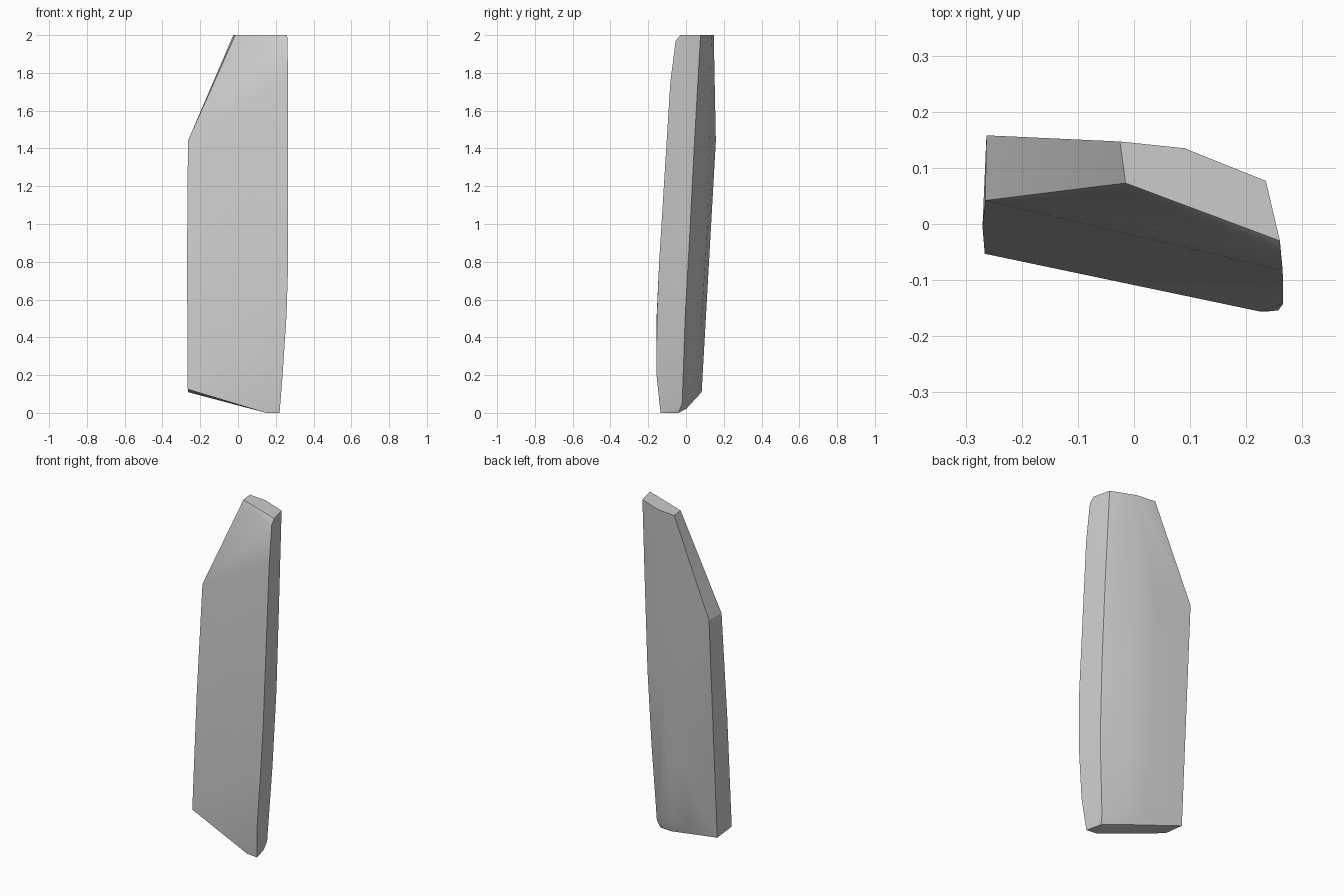
import bpy, bmesh, math

if "Cube" in bpy.data.objects:
    bpy.data.objects.remove(bpy.data.objects["Cube"])

# Side edges of the slab: front right, back right, and the two bulging back ridges
front_right = [(.26, -.03, 2), (.262, -.055, 1.97), (.265, -.083, 1.75), (.266, -.142, .8),
               (.257, -.154, .52), (.236, -.156, .2), (.22, -.135, 0)]
back_right = [(.235, .077, 2), (.24, .045, 1.44), (.241, .02, .95),
              (.232, -.005, .5), (.207, -.02, .05), (.197, -.04, 0)]
back_ridge = [(.09, .135, 2), (.09, .105, 1.44), (.09, .08, .95),
              (.09, .05, .45), (.08, .025, .1), (.1, 0, .02)]
back_mid = [(-.025, .147, 2), (-.04, .13, 1.44), (-.05, .112, .95),
            (-.04, .08, .45), (-.04, .05, .1)]
# Flat front face, sloped top-left corner and sloped underside
left_side = [(-.265, .042, 1.44), (-.263, .158, 1.44), (-.27, -.005, .8),
             (-.266, -.053, .125), (-.265, .083, .11)]
top_front = [(-.015, .073, 2), (-.01, .055, 1.97)]
bottom = [(.15, -.127, 0), (.15, -.04, 0), (.225, -.156, .5)]

bm = bmesh.new()
for points in (front_right, back_right, back_ridge, back_mid, left_side, top_front, bottom):
    for p in points:
        bm.verts.new(p)
hull = bmesh.ops.convex_hull(bm, input=bm.verts)
inside = {v for v in hull["geom_interior"] + hull["geom_unused"] if isinstance(v, bmesh.types.BMVert)}
bmesh.ops.delete(bm, geom=list(inside), context='VERTS')
bmesh.ops.recalc_face_normals(bm, faces=bm.faces)

mesh = bpy.data.meshes.new("stone_slab")
bm.to_mesh(mesh)
bm.free()
slab = bpy.data.objects.new("stone_slab", mesh)
bpy.context.collection.objects.link(slab)
bpy.context.view_layer.objects.active = slab
slab.select_set(True)
bpy.ops.object.shade_smooth_by_angle(angle=math.radians(20))
